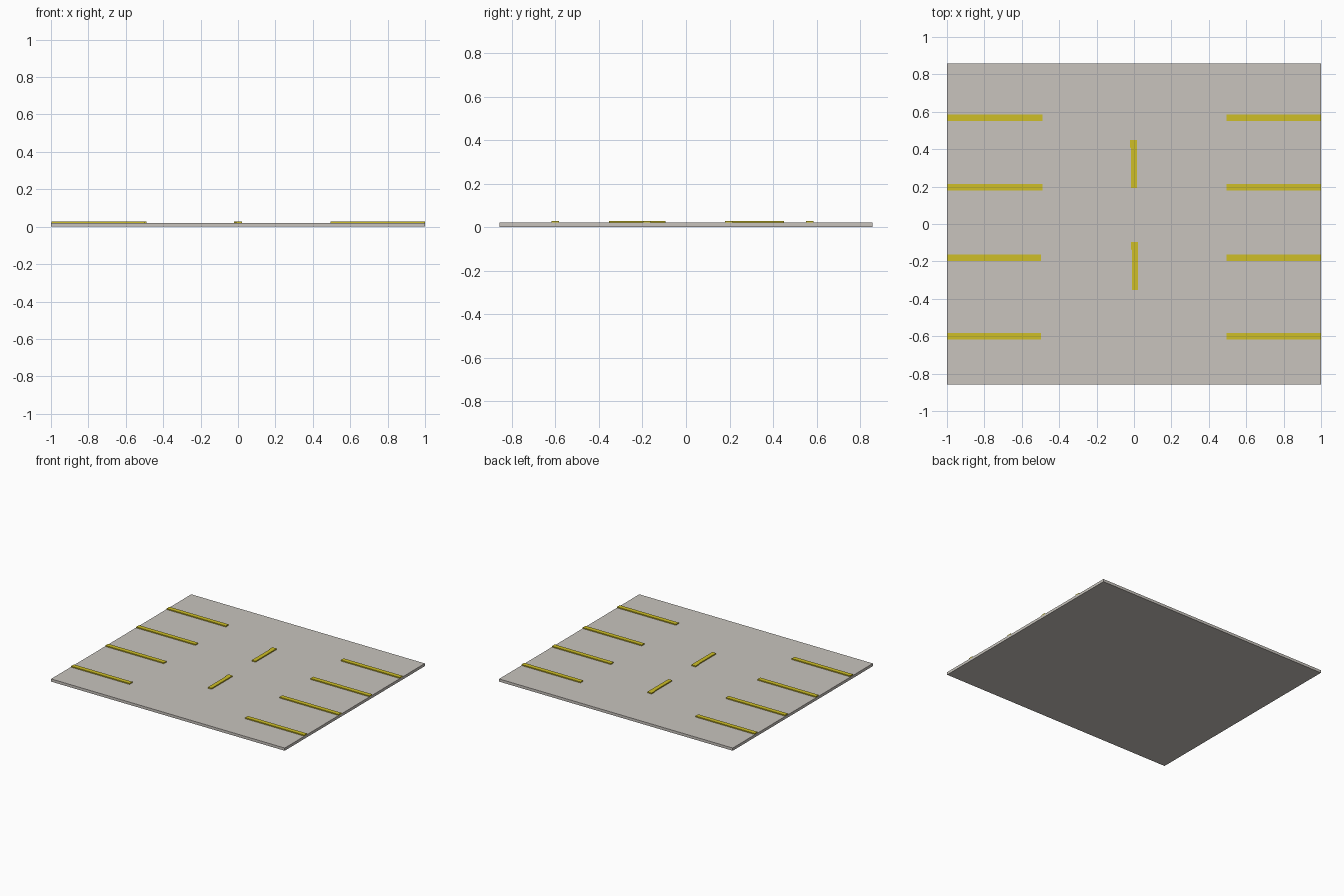
import bpy, bmesh

if "Cube" in bpy.data.objects:
    bpy.data.objects.remove(bpy.data.objects["Cube"])

SLAB_TOP = 0.021
PAINT_TOP = 0.029


def material(name, color):
    m = bpy.data.materials.new(name)
    m.diffuse_color = color
    m.use_nodes = True
    m.node_tree.nodes["Principled BSDF"].inputs["Base Color"].default_value = m.diffuse_color
    return m


def prism(name, outline, z0, z1, mat):
    """Extrude a flat outline from z0 to z1."""
    bm = bmesh.new()
    face = bm.faces.new([bm.verts.new((x, y, z0)) for x, y in outline])
    top = bmesh.ops.extrude_face_region(bm, geom=[face])["geom"]
    bmesh.ops.translate(bm, vec=(0, 0, z1 - z0),
                        verts=[v for v in top if isinstance(v, bmesh.types.BMVert)])
    bmesh.ops.recalc_face_normals(bm, faces=bm.faces)
    mesh = bpy.data.meshes.new(name)
    bm.to_mesh(mesh)
    bm.free()
    mesh.materials.append(mat)
    obj = bpy.data.objects.new(name, mesh)
    bpy.context.collection.objects.link(obj)
    return obj


def rect(x0, x1, y0, y1):
    return [(x0, y0), (x1, y0), (x1, y1), (x0, y1)]


concrete = material("concrete", (0.58, 0.55, 0.51, 1))
yellow = material("yellow_paint", (0.62, 0.52, 0.02, 1))

# Pavement slab
prism("pavement", rect(-1, 1, -0.857, 0.857), 0, SLAB_TOP, concrete)

# Parking bay lines on both sides
for i, (y, left_end) in enumerate([(0.568, -0.49), (0.196, -0.49),
                                   (-0.181, -0.497), (-0.6, -0.497)]):
    for side, x0, x1 in (("left", -0.997, left_end), ("right", 0.494, 0.999)):
        prism(f"bay_line_{side}_{i + 1}", rect(x0, x1, y - 0.017, y + 0.017),
              SLAB_TOP, PAINT_TOP, yellow)

# Centre lane dashes, each with a slightly wider far end
for i, (x, y) in enumerate([(0.0, 0.192), (0.005, -0.353)]):
    outline = [(x - 0.016, y), (x + 0.016, y), (x + 0.016, y + 0.258),
               (x - 0.021, y + 0.258), (x - 0.021, y + 0.218), (x - 0.016, y + 0.213)]
    prism(f"lane_dash_{i + 1}", outline, SLAB_TOP, PAINT_TOP, yellow)
